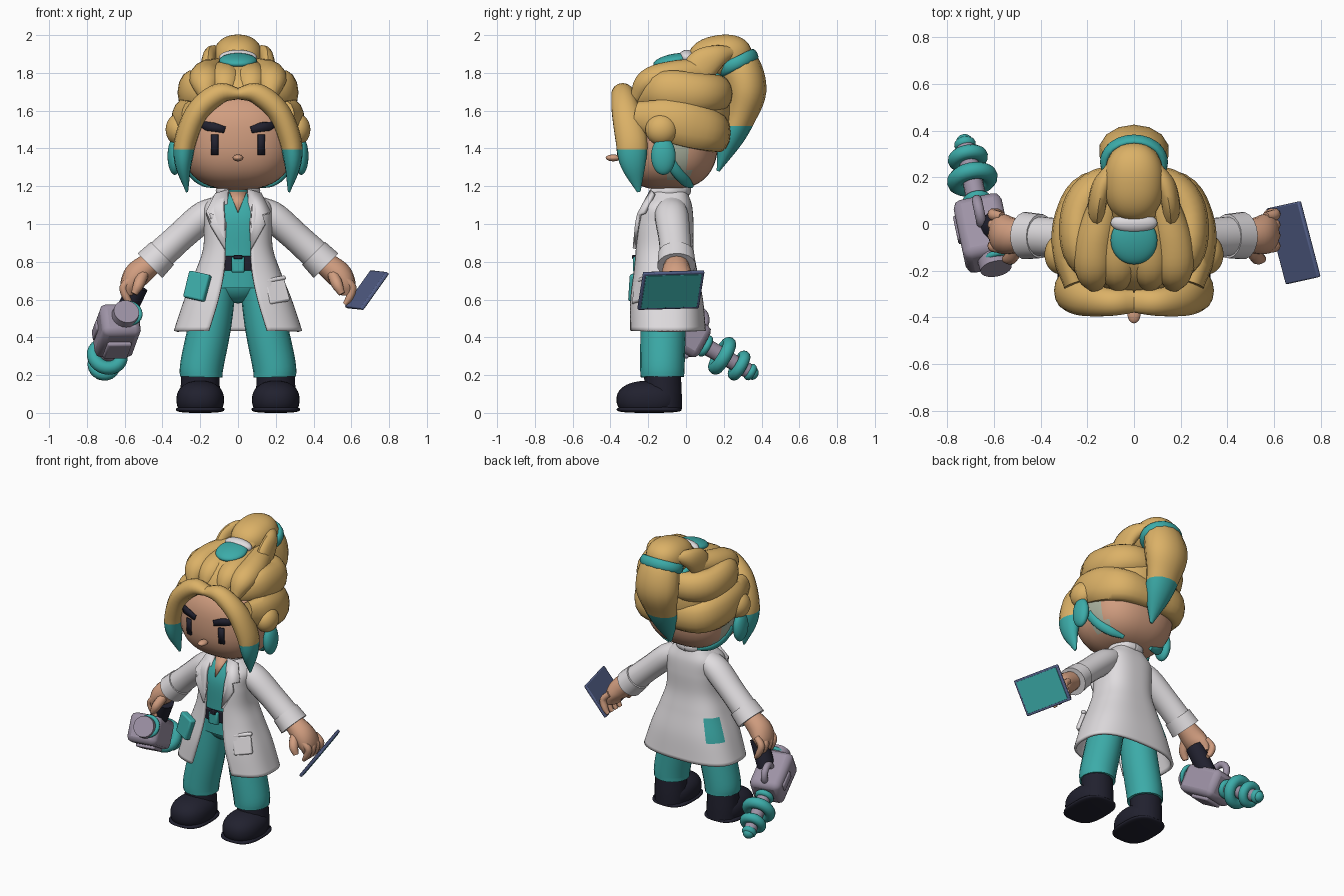
import bpy, bmesh, math
from mathutils import Vector, Matrix

cube = bpy.data.objects.get("Cube")
if cube:
    bpy.data.objects.remove(cube, do_unlink=True)


def material(name, *rgb):
    m = bpy.data.materials.new(name)
    m.use_nodes = True
    m.diffuse_color = (*rgb, 1)
    m.node_tree.nodes["Principled BSDF"].inputs["Base Color"].default_value = (*rgb, 1)
    return m


HAIR = material("golden hair", .71, .44, .135)
TEAL = material("teal", .045, .41, .395)
SKIN = material("warm skin", .64, .34, .215)
PALE = material("pale teal skin", .42, .46, .36)
WHITE = material("coat white", .74, .715, .735)
DARK = material("near black", .015, .015, .028)
GREY = material("lilac grey", .34, .29, .38)
SLATE = material("slate blue", .09, .12, .26)
made = []


def finish(name, bm, mats, rule=None):
    bmesh.ops.recalc_face_normals(bm, faces=bm.faces)
    if rule:
        for f in bm.faces:
            f.material_index = rule(f.calc_center_median())
    me = bpy.data.meshes.new(name)
    bm.to_mesh(me)
    bm.free()
    for m in mats:
        me.materials.append(m)
    ob = bpy.data.objects.new(name, me)
    bpy.context.collection.objects.link(ob)
    made.append(ob)
    return ob


def skin_rings(bm, rings, closed=True, caps=True):
    rows = [[bm.verts.new(p) for p in r] for r in rings]
    n = len(rows[0])
    for a, b in zip(rows, rows[1:]):
        for i in range(n if closed else n - 1):
            j = (i + 1) % n
            bm.faces.new((a[i], a[j], b[j], b[i]))
    if caps:
        bm.faces.new(rows[0])
        bm.faces.new(rows[-1])


def spline(pts, steps):
    """Catmull-Rom through tuples of any length."""
    p = [Vector(q) for q in pts]
    p = [p[0] * 2 - p[1]] + p + [p[-1] * 2 - p[-2]]
    out = []
    for a, b, c, d in zip(p, p[1:], p[2:], p[3:]):
        for k in range(steps):
            t = k / steps
            out.append((b * 2 + (c - a) * t + (a * 2 - b * 5 + c * 4 - d) * t**2
                        + (b * 3 - a - c * 3 + d) * t**3) / 2)
    return out + [p[-2]]


def tube(name, pts, mat, hint=(0, 1, 0), split=None, s=1, steps=5, n=14):
    """Path of x, y, z, width, depth; depth runs along hint. Teal below split."""
    path = spline([(q[0] * s, *q[1:]) for q in pts], steps)
    pos = [Vector(q[:3]) for q in path]
    rings = []
    for i, q in enumerate(path):
        t = (pos[min(i + 1, len(pos) - 1)] - pos[max(i - 1, 0)]).normalized()
        a = Vector(hint)
        a = (a - t * a.dot(t)).normalized()
        b = t.cross(a)
        rings.append([pos[i] + b * q[3] * math.cos(u) + a * q[4] * math.sin(u)
                      for u in (math.tau * k / n for k in range(n))])
    bm = bmesh.new()
    skin_rings(bm, rings)
    if split is None:
        return finish(name, bm, [mat])
    bmesh.ops.bisect_plane(bm, geom=bm.verts[:] + bm.edges[:] + bm.faces[:],
                           plane_co=(0, 0, split), plane_no=(0, 0, 1))
    return finish(name, bm, [mat, TEAL], lambda c: int(c.z < split))


def power(v, e):
    return math.copysign(abs(v) ** e, v)


def blob(name, c, r, mats, e=1.0, tilt=0, floor=None, rule=None):
    bm = bmesh.new()
    bmesh.ops.create_uvsphere(bm, u_segments=36, v_segments=22, radius=1)
    turn = Matrix.Rotation(tilt, 3, 'X')
    for v in bm.verts:
        u = math.atan2(v.co.y, v.co.x)
        h = math.hypot(v.co.x, v.co.y)
        p = (power(h * math.cos(u), e), power(h * math.sin(u), e), power(v.co.z, e))
        v.co = turn @ Vector(p[k] * r[k] for k in range(3)) + Vector(c)
        if floor is not None:
            v.co.z = max(v.co.z, floor)
    return finish(name, bm, mats, rule)


def box(name, c, dims, mat, rot=(0, 0, 0), bevel=.01):
    bm = bmesh.new()
    bmesh.ops.create_cube(bm, size=1, matrix=Matrix.Diagonal((*dims, 1)))
    ob = finish(name, bm, [mat])
    ob.location, ob.rotation_euler = c, rot
    m = ob.modifiers.new("bevel", 'BEVEL')
    m.width, m.segments = bevel, 2
    return ob


def torus(name, c, major, minor, mat, rot=(0, 0, 0), scale=(1, 1, 1)):
    bm = bmesh.new()
    ring = [[((major + minor * math.cos(b)) * math.cos(a), (major + minor * math.cos(b)) * math.sin(a),
              minor * math.sin(b)) for b in (math.tau * j / 12 for j in range(12))]
            for a in (math.tau * i / 24 for i in range(24))]
    skin_rings(bm, ring + ring[:1], caps=False)
    bmesh.ops.remove_doubles(bm, verts=bm.verts, dist=1e-5)
    ob = finish(name, bm, [mat])
    ob.location, ob.rotation_euler, ob.scale = c, rot, scale
    return ob


def plate(name, pts, mat, thick=.009):
    bm = bmesh.new()
    bm.faces.new([bm.verts.new(p) for p in pts])
    bmesh.ops.triangulate(bm, faces=bm.faces)
    ob = finish(name, bm, [mat])
    m = ob.modifiers.new("thickness", 'SOLIDIFY')
    m.thickness, m.offset = thick, 0
    return ob


def garment(name, levels, mats, rule=None, thick=0):
    """Levels of z, half width, half depth, centre y, half of the front opening."""
    rings = []
    for z, rx, ry, cy, gap in spline(levels, 8):
        g = math.asin((gap / rx) ** (1 / .75)) if gap > 0 else 0
        us = [-math.pi / 2 + g + (math.tau - 2 * g) * k / 72 for k in range(73)]
        rings.append([(rx * power(math.cos(u), .75), cy + ry * power(math.sin(u), .75), z) for u in us])
    bm = bmesh.new()
    skin_rings(bm, rings, closed=False, caps=False)
    ob = finish(name, bm, mats, rule)
    if thick:
        m = ob.modifiers.new("thickness", 'SOLIDIFY')
        m.thickness, m.offset = thick, -1
    return ob


# Head and face
HC, HR = (0, -.1, 1.45), (.3, .27, .27)
blob("head", HC, HR, [SKIN, PALE], e=.8,
     rule=lambda c: int(abs(c.x) > .2 and -.09 < c.y < .02 and 1.22 < c.z < 1.45))
blob("nose", (0, -.385, 1.35), (.028, .04, .018), [SKIN])


def on_face(s, pts):
    return [(s * x, HC[1] - .004 - HR[1] * (1 - (x / HR[0]) ** 2.5 - (abs(z - HC[2]) / HR[2]) ** 2.5) ** .4, z)
            for x, z in pts]


for s in (1, -1):
    plate("eye", on_face(s, [(.105, 1.365), (.143, 1.365), (.143, 1.42), (.143, 1.475), (.105, 1.475), (.105, 1.42)]), DARK)
    plate("eyebrow", on_face(s, [(.065, 1.515), (.075, 1.482), (.17, 1.495), (.2, 1.515), (.19, 1.545), (.12, 1.535)]), DARK)

# Hair
blob("hair_cap", (0, -.03, 1.6), (.29, .27, .26), [HAIR], e=.9)
for s in (1, -1):
    tube("front_lock", [(0, -.33, 1.69, .03, .05), (.1, -.335, 1.69, .055, .06), (.21, -.32, 1.6, .06, .075),
                        (.275, -.29, 1.45, .06, .085), (.29, -.28, 1.32, .045, .07), (.27, -.25, 1.17, .006, .01)],
         HAIR, split=1.395, s=s)
    tube("lower_roll", [(.25, -.26, 1.57, .05, .08), (.29, -.12, 1.55, .06, .11), (.28, .03, 1.52, .06, .12),
                        (.19, .15, 1.49, .07, .11), (-.02, .18, 1.48, .06, .1)], HAIR, (0, 0, 1), s=s)
    tube("upper_roll", [(.16, -.26, 1.66, .02, .04), (.235, -.12, 1.7, .07, .11), (.23, .06, 1.69, .08, .11),
                        (.14, .16, 1.69, .08, .1), (-.02, .18, 1.69, .06, .09)], HAIR, (0, 0, 1), s=s)
    for x in (.065, .165):
        tube("crown_strand", [(x, -.27, 1.66, .03, .03), (x * 1.05, -.2, 1.75, .08, .07), (x, -.07, 1.785, .085, .08),
                              (x * .7, .1, 1.81, .07, .07)], HAIR, (0, 0, 1), s=s)
    blob("side_curl", (s * .315, -.13, 1.5), (.068, .085, .083), [HAIR])
    blob("teal_curl", (s * .335, -.12, 1.36), (.038, .065, .1), [TEAL])
    tube("under_strand", [(.285, -.1, 1.36, .03, .02), (.252, -.05, 1.28, .03, .02), (.19, 0, 1.225, .028, .018),
                          (.11, .03, 1.2, .012, .01)], TEAL, (1, 0, 0), s=s)
    tube("bun_leaf", [(.09, .24, 1.91, .03, .03), (.135, .17, 1.89, .06, .04), (.155, .1, 1.85, .085, .04),
                      (.155, .05, 1.8, .08, .04), (.13, .02, 1.77, .04, .02)], HAIR, (1, 0, 0), s=s)
blob("hair_bun", (0, .18, 1.885), (.13, .17, .115), [HAIR], e=.9, tilt=.15)
tube("bun_front", [(0, .2, 1.92, .08, .05), (0, .1, 1.9, .1, .055), (0, .03, 1.87, .09, .04)], HAIR, (0, 0, 1))
tube("ponytail", [(0, .24, 1.9, .09, .1), (0, .29, 1.82, .11, .14), (0, .315, 1.7, .11, .15), (0, .285, 1.57, .085, .12),
                  (0, .23, 1.44, .065, .085), (0, .17, 1.28, .008, .01)], HAIR, (1, 0, 0), split=1.52)
torus("ponytail_band", (0, .265, 1.85), .11, .018, TEAL, (.45, 0, 0), (1.14, .98, 1.8))
torus("bun_band", (0, .13, 1.79), .1, .025, TEAL, (-.5, 0, 0))
blob("hair_clip", (0, -.07, 1.865), (.1, .105, .035), [TEAL], tilt=.2)
blob("hair_clip_trim", (0, .005, 1.882), (.1, .045, .04), [WHITE])

# Torso, coat and belt
tube("neck", [(0, -.09, 1.05, .06, .06), (0, -.09, 1.25, .06, .06)], SKIN)
garment("shirt", [(.66, .16, .13, -.11, 0), (.85, .15, .135, -.11, 0), (1.02, .15, .135, -.11, 0),
                  (1.12, .12, .11, -.1, 0), (1.18, .06, .07, -.09, 0)], [TEAL])
plate("neckline", [(-.045, -.178, 1.17), (0, -.25, 1.06), (.045, -.178, 1.17)], SKIN)


def back_patch(c):
    return int(.59 < c.z < .73 and c.x < 0 and .25 < math.atan2(c.y + .1, -c.x) < .7)


garment("coat", [(.435, .34, .205, -.1, .155), (.6, .285, .195, -.105, .105), (.75, .225, .17, -.11, .075),
                 (.87, .185, .155, -.115, .07), (1.0, .18, .152, -.112, .07), (1.09, .18, .138, -.105, .075),
                 (1.15, .13, .105, -.09, .07), (1.19, .085, .085, -.085, .055)], [WHITE, TEAL], back_patch, thick=.018)
garment("belt", [(.755, .155, .147, -.11, 0), (.79, .155, .147, -.11, 0), (.83, .155, .147, -.11, 0)], [DARK], thick=.02)
box("belt_buckle", (0, -.265, .785), (.07, .03, .085), TEAL)
box("buckle_inset", (0, -.27, .825), (.045, .03, .022), DARK, bevel=.004)
box("teal_pocket", (-.215, -.26, .67), (.12, .05, .145), TEAL, (-.15, .2, -.4))
box("coat_pocket", (.205, -.243, .64), (.12, .03, .12), WHITE, (-.28, -.17, .45))
box("pocket_flap", (.195, -.23, .705), (.125, .03, .025), WHITE, (-.28, -.17, .45))
for s in (1, -1):
    plate("lapel", [(s * x, y, z) for x, y, z in [(.05, -.18, 1.18), (.12, -.17, 1.16), (.17, -.22, 1.06),
                    (.13, -.25, 1.05), (.145, -.26, 1.0), (.07, -.273, .87)]], WHITE, .02)
    tube("collar", [(.06, -.18, 1.17, .015, .02), (.1, -.09, 1.175, .018, .03), (.06, -.01, 1.18, .018, .03),
                    (-.01, .01, 1.18, .018, .03)], WHITE, (0, 0, 1), s=s)

# Limbs
blob("hips", (0, -.11, .7), (.17, .125, .12), [TEAL])
for s in (1, -1):
    tube("trouser_leg", [(.1, -.11, .74, .095, .12), (.145, -.12, .48, .112, .12), (.19, -.125, .26, .115, .118),
                         (.195, -.125, .19, .112, .115)], TEAL, s=s, n=20)
    tube("boot_shaft", [(.2, -.125, .21, .1, .1), (.2, -.12, .1, .105, .1), (.2, -.12, .02, .105, .1)], DARK, s=s)
    blob("boot_foot", (s * .2, -.2, .07), (.126, .168, .1), [DARK], e=.88, floor=.02)
    blob("boot_sole", (s * .2, -.195, .018), (.128, .172, .018), [DARK], e=.7)
    tube("sleeve", [(.11, -.08, 1.09, .06, .08), (.19, -.075, 1.035, .08, .09), (.32, -.06, .92, .078, .085),
                    (.45, -.05, .8, .082, .085)], WHITE, s=s, n=18)
    tube("cuff", [(.4, -.052, .845, .086, .095), (.465, -.05, .78, .092, .102)], WHITE, s=s, n=18)
    tube("palm", [(.45, -.05, .8, .06, .06), (.53, -.05, .735, .07, .08), (.57, -.04, .68, .055, .085),
                  (.58, -.035, .63, .035, .07)], SKIN, s=s)
    for k in range(4):
        y = -.105 + k * .045
        tube("finger", [(.565, y, .71, .02, .022), (.605, y + .01, .665, .022, .024), (.59, y + .015, .61, .02, .023),
                        (.565, y + .015, .575, .012, .012)], SKIN, s=s, n=10)
    tube("thumb", [(.5, -.09, .74, .03, .03), (.525, -.14, .68, .032, .03), (.55, -.15, .63, .018, .018)],
         SKIN, (1, 0, 0), s=s, n=10)


def frame(origin, x, y):
    x, y = Vector(x).normalized(), Vector(y).normalized()
    z = x.cross(y).normalized()
    x = y.cross(z)
    return Matrix.Translation(origin) @ Matrix((x, y, z)).transposed().to_4x4()


def attach(base, parts):
    for ob in parts:
        ob.matrix_world = base @ Matrix.LocRotScale(ob.location, ob.rotation_euler, ob.scale)


# Tablet, screen facing outward and down
attach(frame((.682, -.08, .65), (-.095, .31, -.01), (.135, .03, .19)),
       [box("tablet", (0, 0, 0), (.335, .24, .02), SLATE, bevel=.006),
        box("tablet_screen", (0, 0, .009), (.305, .212, .008), TEAL, bevel=.001)])

# Coil device, barrel along its local y
flat = (math.pi / 2, 0, 0)
barrel = tube("device_barrel", [(0, .1, 0, .045, .045), (0, .44, 0, .04, .04)], GREY, (0, 0, 1))
muzzle = tube("device_muzzle", [(.02, -.1, .01, .075, .075), (.02, -.2, .01, .068, .068)], GREY, (0, 0, 1), n=20)
parts = [box("device_body", (0, -.01, 0), (.21, .29, .19), GREY, bevel=.035), barrel, muzzle,
         box("device_panel", (0, .02, -.095), (.13, .15, .04), GREY),
         box("device_side_block", (-.1, .02, .02), (.03, .12, .06), GREY),
         torus("muzzle_ring", (.04, -.165, .02), .06, .014, TEAL, flat),
         torus("device_handle", (0, .04, .095), .055, .022, GREY, (0, math.pi / 2, 0))]
for y, major, minor in ((.155, .042, .02), (.26, .074, .036), (.365, .056, .031), (.435, .025, .022)):
    parts.append(torus("coil_ring", (0, y, 0), major, minor, TEAL, flat))
parts.append(blob("coil_tip", (0, .45, 0), (.035, .03, .035), [TEAL]))
attach(frame((-.645, -.03, .43), (.98, .2, 0), (-.18, .85, -.49)), parts)
tube("device_grip", [(-.53, -.04, .67, .055, .06), (-.61, -.01, .5, .055, .06)], DARK)

# Smooth shading with crisp edges
bpy.ops.object.select_all(action='DESELECT')
for ob in made:
    ob.select_set(True)
bpy.context.view_layer.objects.active = made[0]
bpy.ops.object.shade_smooth_by_angle(angle=math.radians(40))
